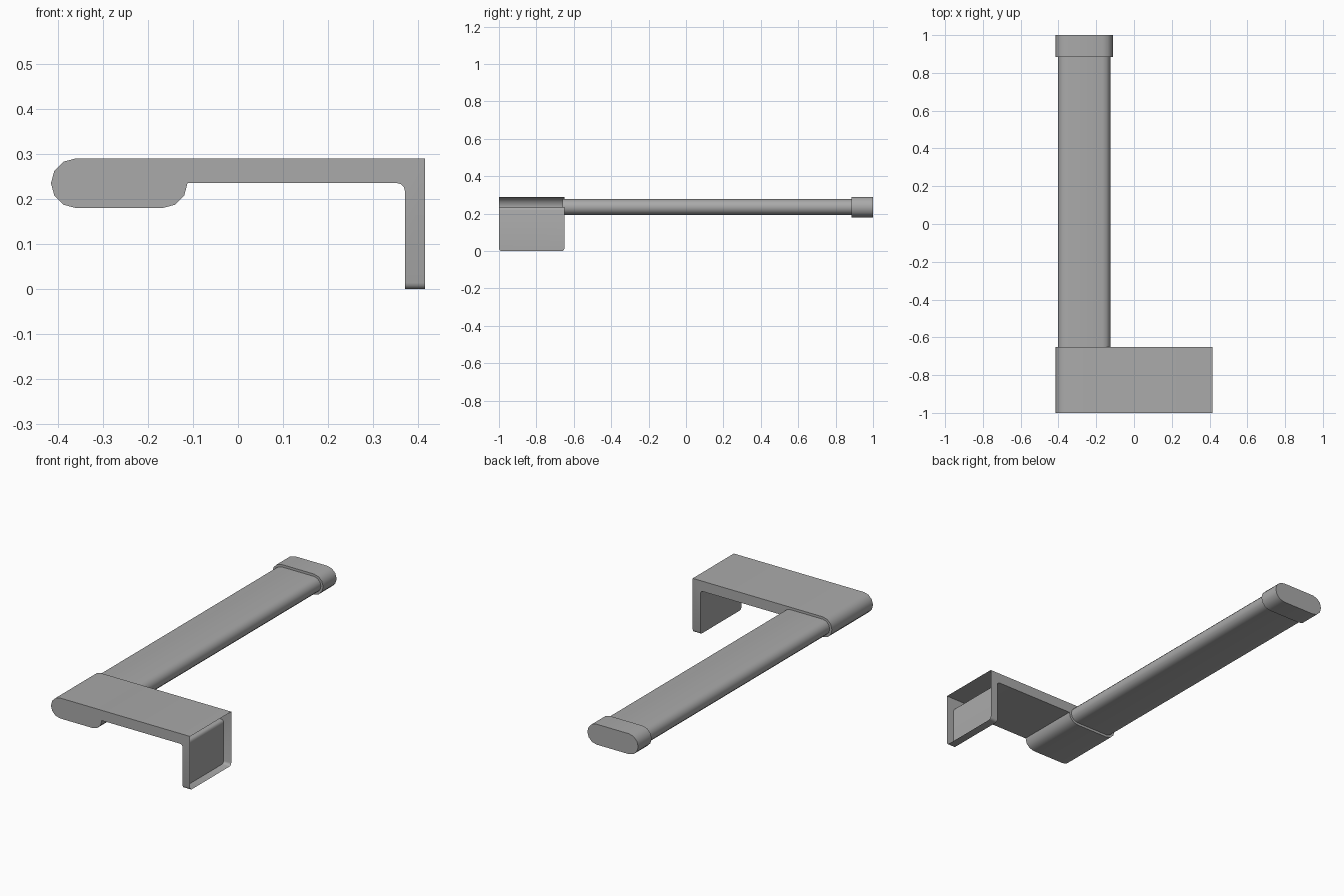
import bpy, bmesh, math

if "Cube" in bpy.data.objects:
    bpy.data.objects.remove(bpy.data.objects["Cube"])

grey = bpy.data.materials.new("satin grey")
grey.diffuse_color = (0.40, 0.40, 0.40, 1)
grey.use_nodes = True
grey.node_tree.nodes["Principled BSDF"].inputs["Base Color"].default_value = grey.diffuse_color

ZC = 0.235          # centre height of the rounded bar
XL, XR = -0.36, -0.167   # centres of its two round edges


def arc(cx, cz, r, a0, a1, n):
    """Points of an arc in the x-z plane, angles in degrees."""
    return [(cx + r * math.cos(math.radians(a0 + (a1 - a0) * i / n)),
             cz + r * math.sin(math.radians(a0 + (a1 - a0) * i / n)))
            for i in range(n + 1)]


def stadium(r):
    return arc(XL, ZC, r, 90, 270, 6) + arc(XR, ZC, r, -90, 90, 6)


def extrude(name, profile, y0, y1, edit=None):
    """Extrude an x-z profile along y into a shaded object."""
    bm = bmesh.new()
    face = bm.faces.new([bm.verts.new((x, y0, z)) for x, z in profile])
    new = bmesh.ops.extrude_face_region(bm, geom=[face])["geom"]
    bmesh.ops.translate(bm, vec=(0, y1 - y0, 0),
                        verts=[g for g in new if isinstance(g, bmesh.types.BMVert)])
    bmesh.ops.recalc_face_normals(bm, faces=bm.faces[:])
    if edit:
        edit(bm)
    me = bpy.data.meshes.new(name)
    bm.to_mesh(me)
    bm.free()
    me.materials.append(grey)
    ob = bpy.data.objects.new(name, me)
    bpy.context.collection.objects.link(ob)
    bpy.ops.object.select_all(action='DESELECT')
    ob.select_set(True)
    bpy.context.view_layer.objects.active = ob
    bpy.ops.object.shade_smooth_by_angle(angle=math.radians(35))
    return ob


def finish_bracket(bm):
    # round the lower corners of the mounting leg
    low = [e for e in bm.edges if all(v.co.z < 0.001 for v in e.verts)
           and abs(e.verts[0].co.y - e.verts[1].co.y) < 0.001]
    bmesh.ops.bevel(bm, geom=low, offset=0.014, segments=3,
                    profile=0.5, affect='EDGES')
    # the wall side is open: the bracket is a hollow shell
    wall = [f for f in bm.faces if all(v.co.x > 0.414 for v in f.verts)]
    bmesh.ops.delete(bm, geom=wall, context='FACES')


# Bracket: rounded socket, flat arm and downward leg in one outline
bracket = (arc(XL, ZC, 0.055, 90, 270, 6)
           + arc(XR, ZC, 0.055, -90, 0, 3)
           + arc(0.354, 0.219, 0.016, 90, 0, 3)
           + [(0.37, 0), (0.415, 0), (0.415, 0.29)])
extrude("wall_bracket", bracket, -1.0, -0.65, finish_bracket)

# Long bar and its end cap
extrude("bar", stadium(0.042), -0.66, 0.90)
extrude("end_cap", stadium(0.055), 0.885, 1.0)
